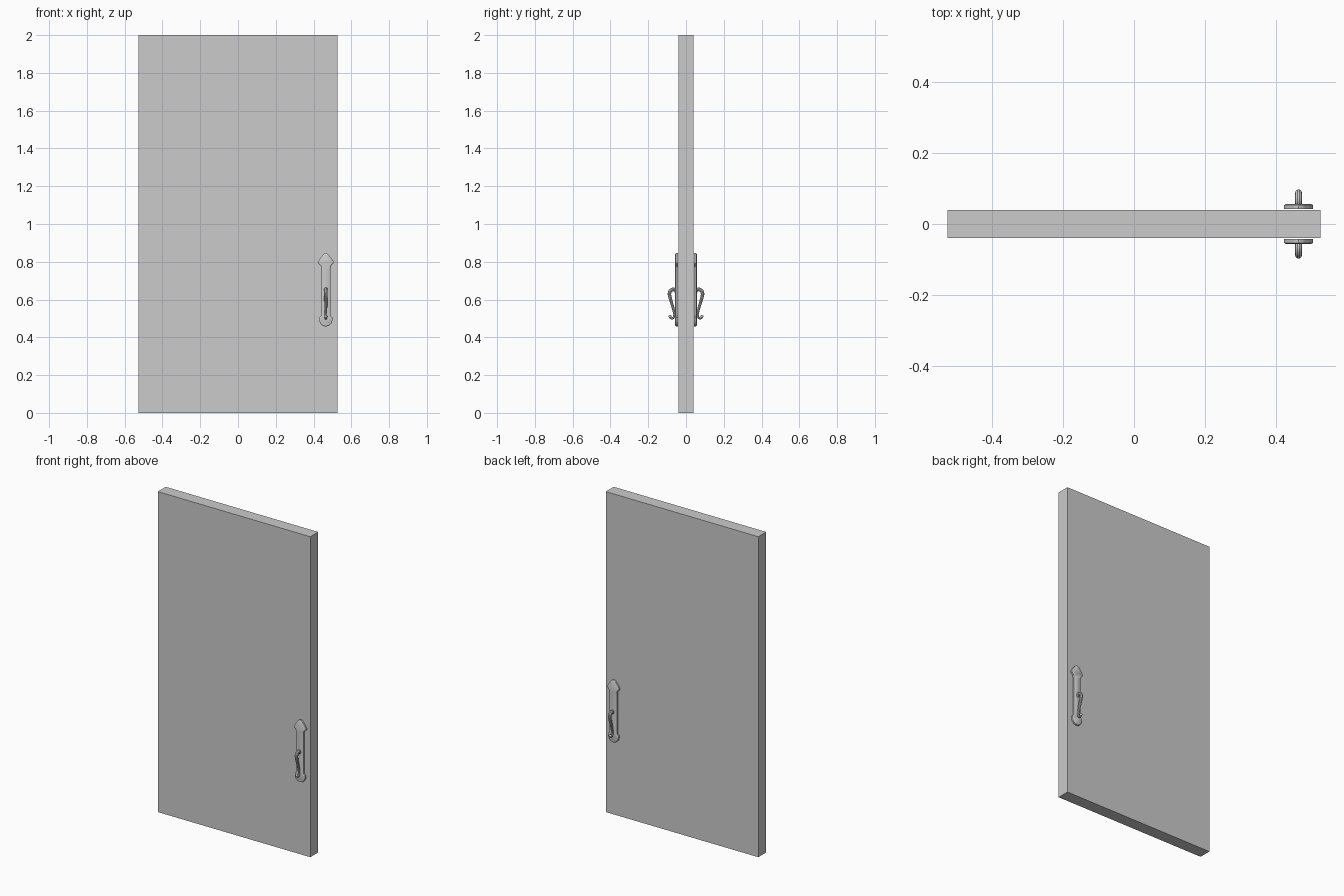
import bpy
import bmesh
from mathutils import Vector

cube = bpy.data.objects.get("Cube")
if cube:
    bpy.data.objects.remove(cube, do_unlink=True)

grey = bpy.data.materials.new("grey")
grey.use_nodes = True
GREY = (0.6, 0.6, 0.6, 1)
grey.diffuse_color = GREY
grey.node_tree.nodes["Principled BSDF"].inputs["Base Color"].default_value = GREY

HANDLE_X = 0.465


def mesh_object(name, bm):
    bmesh.ops.recalc_face_normals(bm, faces=bm.faces)
    mesh = bpy.data.meshes.new(name)
    bm.to_mesh(mesh)
    bm.free()
    mesh.materials.append(grey)
    obj = bpy.data.objects.new(name, mesh)
    bpy.context.collection.objects.link(obj)
    return obj


def smooth(obj):
    bpy.ops.object.select_all(action="DESELECT")
    obj.select_set(True)
    bpy.context.view_layer.objects.active = obj
    bpy.ops.object.shade_smooth_by_angle(angle=0.6)


# Door slab
bm = bmesh.new()
bmesh.ops.create_cube(bm, size=1)
bmesh.ops.scale(bm, vec=(1.053, 0.078, 2), verts=bm.verts)
bmesh.ops.translate(bm, vec=(0, 0, 1), verts=bm.verts)
mesh_object("door_slab", bm)

# Half outline of the backplate: half width and height, from tip to foot
HALF = [(0, 0.846), (0.011, 0.842), (0.019, 0.832), (0.030, 0.818),
        (0.040, 0.802), (0.041, 0.792), (0.034, 0.785), (0.026, 0.776),
        (0.025, 0.76), (0.025, 0.52), (0.027, 0.512), (0.035, 0.506),
        (0.036, 0.492), (0.030, 0.474), (0.017, 0.461), (0, 0.457)]
OUTLINE = HALF + [(-w, z) for w, z in HALF[-2:0:-1]]


def backplate(name, side):
    """Flat plate with a chamfered outer rim."""
    bm = bmesh.new()
    face = bm.faces.new([bm.verts.new((HANDLE_X + w, side * 0.043, z))
                         for w, z in OUTLINE])
    base = bmesh.ops.extrude_face_region(bm, geom=[face], use_keep_orig=True)
    front = [g for g in base["geom"] if isinstance(g, bmesh.types.BMFace)]
    for v in front[0].verts:
        v.co.y = side * 0.053
    bmesh.ops.recalc_face_normals(bm, faces=bm.faces)
    bmesh.ops.inset_region(bm, faces=front, thickness=0.006)
    for v in front[0].verts:
        v.co.y = side * 0.057
    smooth(mesh_object(name, bm))


# Pull path: distance from the door centre, height, radius
PATH = [(0.050, 0.640, 0.009), (0.062, 0.653, 0.010), (0.077, 0.651, 0.010),
        (0.087, 0.636, 0.010), (0.084, 0.610, 0.009), (0.074, 0.575, 0.008),
        (0.065, 0.540, 0.007), (0.062, 0.515, 0.006), (0.069, 0.502, 0.006),
        (0.080, 0.502, 0.006), (0.085, 0.511, 0.007)]


def pull(name, side):
    """Tapered swept tube that hooks outwards at the bottom."""
    curve = bpy.data.curves.new(name + "_path", "CURVE")
    curve.dimensions = "3D"
    curve.bevel_depth = 1
    curve.bevel_resolution = 3
    curve.use_fill_caps = True
    curve.resolution_u = 5
    spline = curve.splines.new("BEZIER")
    spline.bezier_points.add(len(PATH) - 1)
    for point, (y, z, radius) in zip(spline.bezier_points, PATH):
        point.co = Vector((HANDLE_X, side * y, z))
        point.radius = radius
        point.handle_left_type = point.handle_right_type = "AUTO"
    path = bpy.data.objects.new(name + "_path", curve)
    bpy.context.collection.objects.link(path)
    bm = bmesh.new()
    bpy.context.view_layer.update()
    bm.from_mesh(path.to_mesh())
    path.to_mesh_clear()
    bpy.data.objects.remove(path)
    # Rounded knob at the end of the hook
    y, z, radius = PATH[-1]
    knob = bmesh.ops.create_uvsphere(bm, u_segments=12, v_segments=8, radius=0.008)
    bmesh.ops.translate(bm, vec=(HANDLE_X, side * y, z), verts=knob["verts"])
    smooth(mesh_object(name, bm))


for label, side in (("front", -1), ("back", 1)):
    backplate(label + "_backplate", side)
    pull(label + "_pull", side)
